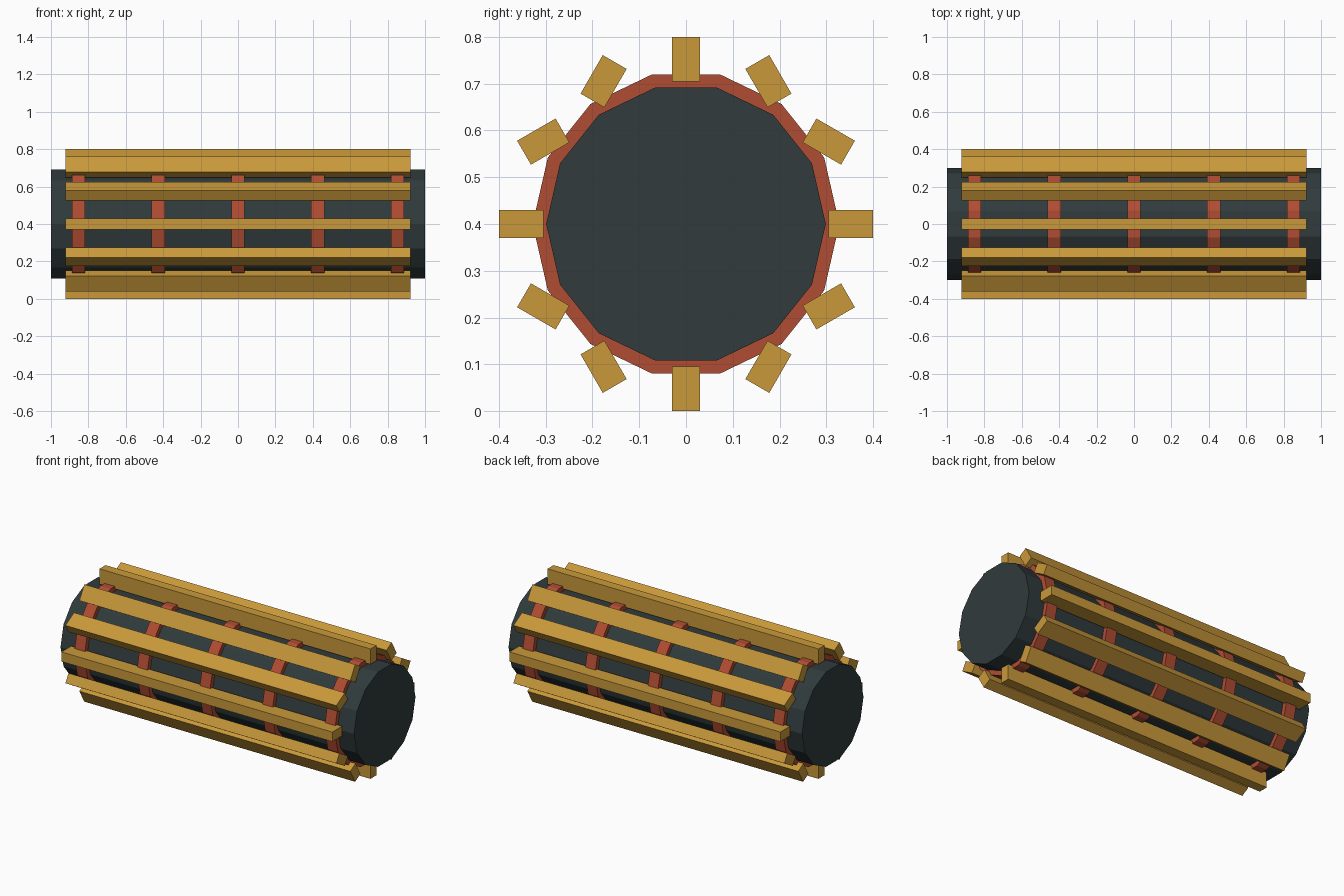
import bpy, bmesh, math

if "Cube" in bpy.data.objects:
    bpy.data.objects.remove(bpy.data.objects["Cube"])

AXIS_Z = 0.4   # height of the drum's centre line
SIDES = 14     # facets on the core and hoops


def material(name, srgb):
    m = bpy.data.materials.new(name)
    m.diffuse_color = [((c + 0.055) / 1.055) ** 2.4 for c in srgb] + [1.0]
    m.use_nodes = True
    m.node_tree.nodes["Principled BSDF"].inputs["Base Color"].default_value = m.diffuse_color
    return m


core_mat = material("dark slate", (0.19, 0.23, 0.235))
hoop_mat = material("rust red", (0.69, 0.30, 0.20))
slat_mat = material("brass yellow", (0.79, 0.60, 0.23))


def extrude_x(name, profile, x0, x1, mat):
    """Extrude a closed (y, z) profile along x from x0 to x1."""
    bm = bmesh.new()
    face = bm.faces.new([bm.verts.new((x0, y, z)) for y, z in profile])
    out = bmesh.ops.extrude_face_region(bm, geom=[face])
    verts = [v for v in out["geom"] if isinstance(v, bmesh.types.BMVert)]
    bmesh.ops.translate(bm, verts=verts, vec=(x1 - x0, 0, 0))
    if not face.is_valid or len(bm.faces) < len(profile) + 2:
        bm.faces.new([v for v in bm.verts if v not in verts])
    bmesh.ops.recalc_face_normals(bm, faces=bm.faces)
    me = bpy.data.meshes.new(name)
    bm.to_mesh(me)
    bm.free()
    me.materials.append(mat)
    ob = bpy.data.objects.new(name, me)
    bpy.context.collection.objects.link(ob)
    return ob


def polygon(radius):
    step = 2 * math.pi / SIDES
    return [(radius * math.cos(i * step), AXIS_Z + radius * math.sin(i * step))
            for i in range(SIDES)]


# Solid core drum
extrude_x("core_drum", polygon(0.299), -1.0, 1.0, core_mat)

# Five hoops around the core
for i in range(5):
    x = (i - 2) * 0.4265
    extrude_x(f"hoop_{i + 1}", polygon(0.328), x - 0.035, x + 0.035, hoop_mat)

# Twelve lengthwise slats, each tilted opposite to its place on the circle
R, HALF_L, HALF_W = 0.3525, 0.0475, 0.0295
for i in range(12):
    a = i * math.pi / 6
    cy, cz = R * math.cos(a), AXIS_Z + R * math.sin(a)
    c, s = math.cos(-a), math.sin(-a)
    corners = [(cy + u * HALF_L * c - v * HALF_W * s,
                cz + u * HALF_L * s + v * HALF_W * c)
               for u, v in ((-1, -1), (1, -1), (1, 1), (-1, 1))]
    extrude_x(f"slat_{i + 1}", corners, -0.923, 0.923, slat_mat)
